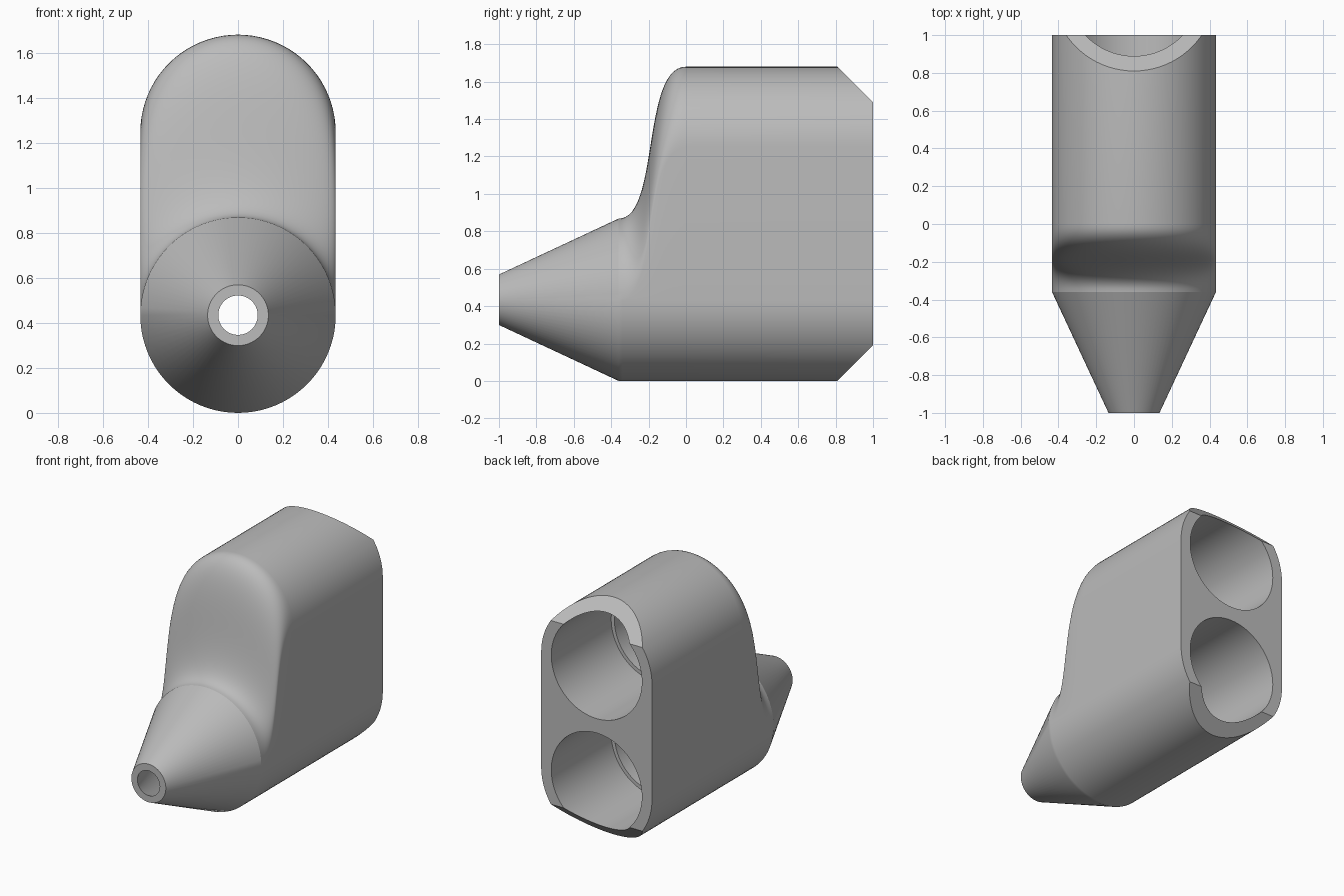
import bpy, bmesh, math
from mathutils import Vector

cube = bpy.data.objects.get("Cube")
if cube:
    bpy.data.objects.remove(cube, do_unlink=True)

R = 0.434              # outer radius of the body
LOW, HIGH = R, 1.246   # heights of the two bore axes
ARC = 40               # segments per half circle

grey = bpy.data.materials.new("plain grey")
grey.use_nodes = True
grey.diffuse_color = (0.5, 0.5, 0.5, 1)
grey.node_tree.nodes["Principled BSDF"].inputs["Base Color"].default_value = (0.5, 0.5, 0.5, 1)


def loft(name, sections):
    """Skin upright stadium sections given as (y, radius, low axis, high axis)."""
    bm = bmesh.new()
    rings = []
    for y, r, low, high in sections:
        ring = []
        for start, z in ((0, high), (math.pi, low)):
            for i in range(ARC + 1):
                a = start + math.pi * i / ARC
                ring.append(bm.verts.new((r * math.cos(a), y, z + r * math.sin(a))))
        rings.append(ring)
    for a, b in zip(rings, rings[1:]):
        for i in range(len(a)):
            j = (i + 1) % len(a)
            bm.faces.new((a[i], a[j], b[j], b[i]))
    bm.faces.new(rings[0])
    bm.faces.new(rings[-1])
    bmesh.ops.remove_doubles(bm, verts=bm.verts, dist=1e-5)
    bmesh.ops.recalc_face_normals(bm, faces=bm.faces)
    mesh = bpy.data.meshes.new(name)
    mesh.materials.append(grey)
    obj = bpy.data.objects.new(name, mesh)
    bpy.context.collection.objects.link(obj)
    bm.to_mesh(mesh)
    bm.free()
    return obj


def bezier(t, a, b, c, d):
    s = 1 - t
    return a * s**3 + 3 * b * s * s * t + 3 * c * s * t * t + d * t**3


# Outer shell: nozzle cone, S-shaped shoulder, straight double barrel
sections = [(-1, 0.135, LOW, LOW)]
for k in range(33):
    t = k / 32
    sections.append((bezier(t, -0.36, -0.14, -0.24, 0), R, LOW, bezier(t, LOW, LOW, HIGH, HIGH)))
sections.append((1, R, LOW, HIGH))
body = loft("boot_body", sections)

# Sloping cuts above and below the rear face
bm = bmesh.new()
bm.from_mesh(body.data)
for z, up in ((1.49, 1), (0.19, -1)):
    cut = bmesh.ops.bisect_plane(bm, geom=bm.verts[:] + bm.edges[:] + bm.faces[:],
                                 plane_co=Vector((0, 1, z)), plane_no=Vector((0, 1, up)),
                                 clear_outer=True)
    edges = [e for e in cut["geom_cut"] if isinstance(e, bmesh.types.BMEdge)]
    bmesh.ops.edgeloop_fill(bm, edges=edges)
bmesh.ops.recalc_face_normals(bm, faces=bm.faces)
bm.to_mesh(body.data)
bm.free()

# Stepped bores: the lower one runs out through the nozzle, the upper is blind
step = [(0.33, 0.33), (0.33, 0.355), (1.1, 0.355)]
bores = {
    "lower_bore": (LOW, [(-1.05, 0.0875), (-1, 0.0875), (-0.4, 0.33)] + step),
    "upper_bore": (HIGH, [(0, 0.33)] + step),
}
bpy.context.view_layer.objects.active = body
for name, (z, profile) in bores.items():
    cutter = loft(name, [(y, r, z, z) for y, r in profile])
    cutter.hide_render = True
    mod = body.modifiers.new(name, 'BOOLEAN')
    mod.operation = 'DIFFERENCE'
    mod.solver = 'EXACT'
    mod.object = cutter
    bpy.ops.object.modifier_apply(modifier=mod.name)
    bpy.data.objects.remove(cutter, do_unlink=True)

# Crease only where the top of the nozzle meets the shoulder
for e in body.data.edges:
    ends = [body.data.vertices[i].co for i in e.vertices]
    e.use_edge_sharp = all(abs(p.y + 0.36) < 1e-3 and p.z > R - 1e-3 for p in ends)

bpy.ops.object.select_all(action='DESELECT')
body.select_set(True)
bpy.ops.object.shade_smooth_by_angle(angle=math.radians(30))
